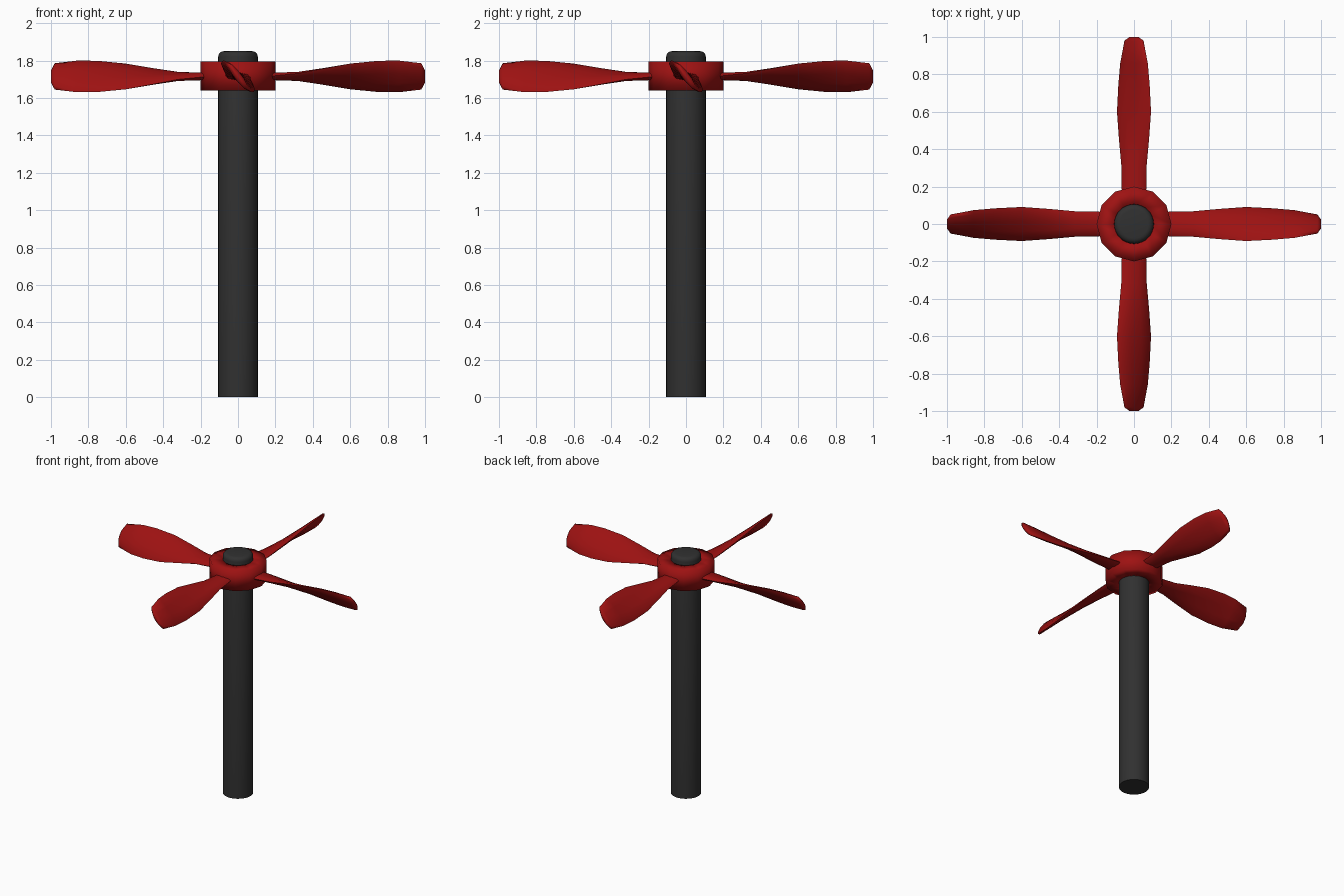
import bpy
import bmesh
from math import sin, cos, pi, radians

cube = bpy.data.objects.get("Cube")
if cube:
    bpy.data.objects.remove(cube, do_unlink=True)


def make_material(name, color):
    mat = bpy.data.materials.new(name)
    mat.use_nodes = True
    mat.diffuse_color = color
    mat.node_tree.nodes["Principled BSDF"].inputs["Base Color"].default_value = color
    return mat


red = make_material("red", (0.34, 0.006, 0.006, 1))
charcoal = make_material("charcoal", (0.03, 0.03, 0.03, 1))


def add_object(name, bm, mat, angle=None):
    bmesh.ops.recalc_face_normals(bm, faces=bm.faces)
    mesh = bpy.data.meshes.new(name)
    bm.to_mesh(mesh)
    bm.free()
    mesh.materials.append(mat)
    obj = bpy.data.objects.new(name, mesh)
    bpy.context.collection.objects.link(obj)
    bpy.ops.object.select_all(action="DESELECT")
    obj.select_set(True)
    bpy.context.view_layer.objects.active = obj
    if angle:
        bpy.ops.object.shade_smooth_by_angle(angle=radians(angle))
    else:
        bpy.ops.object.shade_smooth()
    return obj


def loft(rings, closed=False):
    """Bridge rings of points; cap the ends, or join last to first."""
    bm = bmesh.new()
    loops = [[bm.verts.new(p) for p in ring] for ring in rings]
    pairs = list(zip(loops, loops[1:]))
    if closed:
        pairs.append((loops[-1], loops[0]))
    else:
        bm.faces.new(loops[0])
        bm.faces.new(loops[-1])
    for a, b in pairs:
        for i in range(len(a)):
            j = (i + 1) % len(a)
            bm.faces.new((a[i], a[j], b[j], b[i]))
    return bm


def circle(r, z, sides):
    return [(r * cos(2 * pi * i / sides), r * sin(2 * pi * i / sides), z)
            for i in range(sides)]


# Shaft with a rounded top edge
shaft_r, shaft_top, fillet = 0.106, 1.85, 0.03
profile = [(shaft_r, 0)]
for k in range(5):
    a = k * pi / 8
    profile.append((shaft_r - fillet * (1 - cos(a)), shaft_top - fillet * (1 - sin(a))))
add_object("shaft", loft([circle(r, z, 32) for r, z in profile]), charcoal, 40)

# Twelve-sided hub ring around the shaft
hub_profile = [(0.1, 1.64), (0.2, 1.64), (0.2, 1.795), (0.1, 1.795)]
add_object("hub", loft([circle(r, z, 12) for r, z in hub_profile], closed=True), red)

# Blade stations: distance, half chord, half thickness, twist in degrees
stations = [
    (0.16, 0.065, 0.02, 0), (0.32, 0.07, 0.02, 13), (0.45, 0.09, 0.02, 27),
    (0.6, 0.114, 0.02, 37), (0.75, 0.118, 0.02, 45), (0.86, 0.112, 0.02, 49),
    (0.98, 0.087, 0.02, 54), (1.0, 0.04, 0.01, 54),
]


def blade_section(x, chord, thick, twist):
    t = radians(twist)
    ring = []
    for i in range(10):
        a = 2 * pi * i / 10
        u, v = chord * cos(a), thick * sin(a)
        ring.append((x, u * cos(t) + v * sin(t), v * cos(t) - u * sin(t)))
    return ring


# Four twisted blades around the hub
for n, side in enumerate(("left", "back", "right", "front")):
    blade = add_object(side + "_blade", loft([blade_section(*s) for s in stations]), red, 75)
    blade.location.z = 1.715
    blade.rotation_euler.z = n * pi / 2
